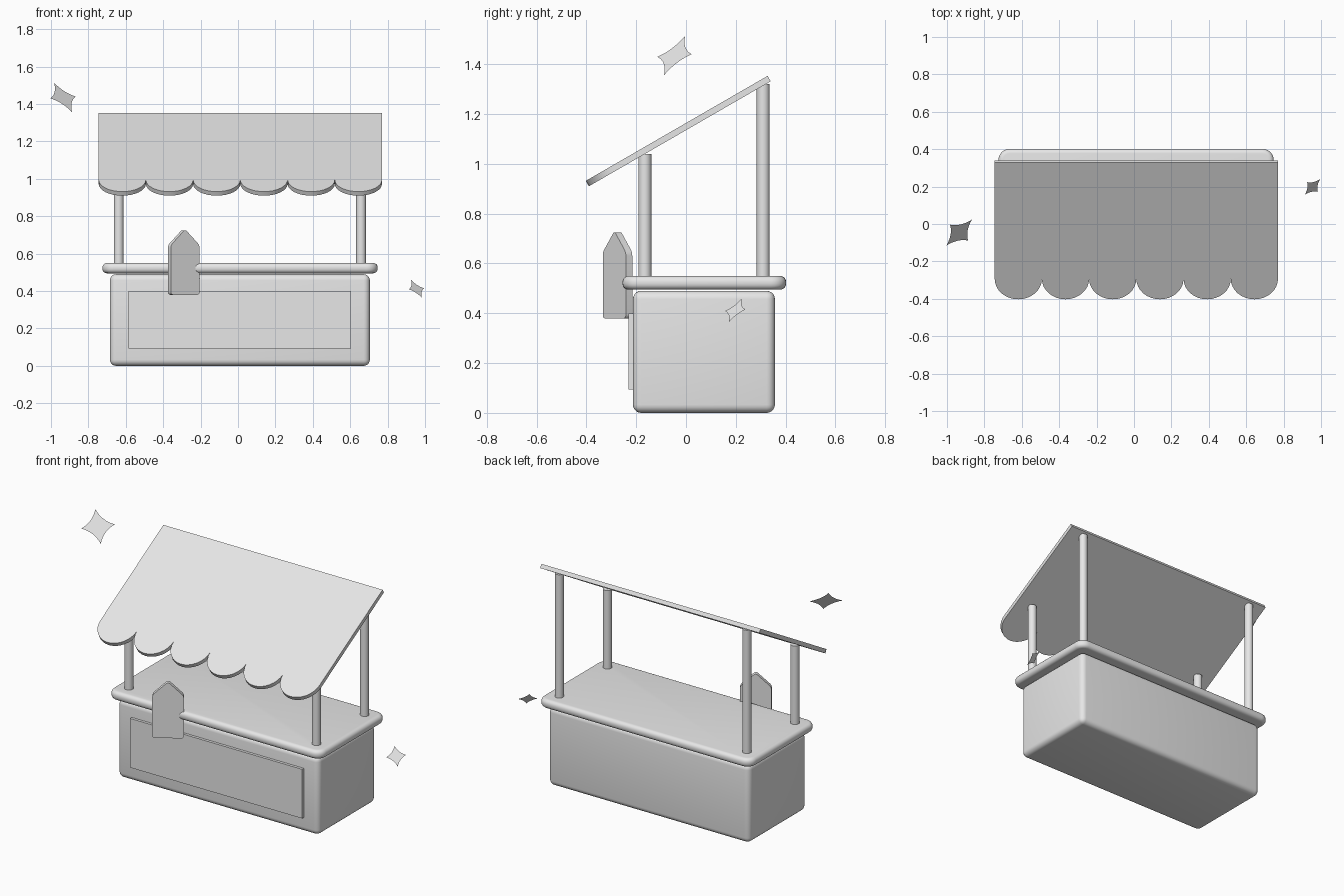
import bpy, bmesh, math
from mathutils import Matrix, Vector

if "Cube" in bpy.data.objects:
    bpy.data.objects.remove(bpy.data.objects["Cube"])

grey = bpy.data.materials.new("light_grey")
grey.diffuse_color = (0.8, 0.8, 0.8, 1)
grey.use_nodes = True
grey.node_tree.nodes["Principled BSDF"].inputs["Base Color"].default_value = grey.diffuse_color


def finish(name, bm, smooth=True):
    bmesh.ops.recalc_face_normals(bm, faces=bm.faces)
    me = bpy.data.meshes.new(name)
    bm.to_mesh(me)
    bm.free()
    ob = bpy.data.objects.new(name, me)
    bpy.context.collection.objects.link(ob)
    me.materials.append(grey)
    if smooth:
        bpy.ops.object.select_all(action='DESELECT')
        ob.select_set(True)
        bpy.context.view_layer.objects.active = ob
        bpy.ops.object.shade_smooth_by_angle(angle=math.radians(35))
    return ob


def bevel(bm, edges, width, segments):
    bmesh.ops.bevel(bm, geom=edges, offset=width, segments=segments,
                    profile=0.5, affect='EDGES', clamp_overlap=True)


def box(lo, hi):
    bm = bmesh.new()
    size = [b - a for a, b in zip(lo, hi)]
    mid = [(a + b) / 2 for a, b in zip(lo, hi)]
    bmesh.ops.create_cube(bm, size=1, matrix=Matrix.Translation(mid) @ Matrix.Diagonal((*size, 1)))
    return bm


def prism(outline, thickness, matrix):
    """Extrude a 2D outline along local z, then place it."""
    bm = bmesh.new()
    face = bm.faces.new([bm.verts.new((x, y, 0)) for x, y in outline])
    ext = bmesh.ops.extrude_face_region(bm, geom=[face])
    moved = [v for v in ext["geom"] if isinstance(v, bmesh.types.BMVert)]
    bmesh.ops.translate(bm, verts=moved, vec=(0, 0, thickness))
    bmesh.ops.transform(bm, matrix=matrix, verts=bm.verts)
    return bm


# Stall body with soft edges
bm = box((-0.685, -0.213, 0), (0.705, 0.357, 0.49))
bevel(bm, bm.edges[:], 0.033, 5)
finish("stall_body", bm)

# Counter slab: rounded corners, then a fully rounded rim
bm = box((-0.725, -0.255, 0.495), (0.747, 0.402, 0.55))
bevel(bm, [e for e in bm.edges if abs(e.verts[0].co.z - e.verts[1].co.z) > 0.01], 0.06, 6)
bevel(bm, [e for e in bm.edges if abs(e.verts[0].co.z - e.verts[1].co.z) < 0.001], 0.024, 5)
finish("counter", bm)

# Raised front panel
finish("front_panel", box((-0.585, -0.23, 0.093), (0.605, -0.20, 0.40)), False)

# Posts
for side, x in (("left", -0.638), ("right", 0.658)):
    for row, y, top in (("front", -0.165, 1.04), ("back", 0.31, 1.32)):
        bm = bmesh.new()
        bmesh.ops.create_cone(bm, cap_ends=True, segments=24, radius1=0.026, radius2=0.026,
                              depth=top - 0.53,
                              matrix=Matrix.Translation((x, y, (top + 0.53) / 2)))
        finish(f"{row}_{side}_post", bm)

# Sloped awning with six half-round scallops along the low edge
x0, x1, count = -0.745, 0.77, 6
r = (x1 - x0) / count / 2
length = 0.843
outline = [(x1, length), (x0, length), (x0, r)]
for i in range(count):
    cx = x0 + r * (2 * i + 1)
    for k in range(1, 17):
        a = math.pi + math.pi * k / 16
        outline.append((cx + r * math.cos(a), r + r * math.sin(a)))
place = Matrix.Translation((0, -0.39, 0.91)) @ Matrix.Rotation(math.radians(30), 4, 'X')
finish("awning", prism(outline, 0.025, place))

# Pointed sign board, turned towards the right
sign = [(-0.09, 0.38), (0.09, 0.38), (0.09, 0.645), (0, 0.73), (-0.09, 0.645)]
place = (Matrix.Translation((-0.29, -0.275, 0)) @ Matrix.Rotation(math.radians(31), 4, 'Z')
         @ Matrix.Rotation(math.radians(90), 4, 'X') @ Matrix.Translation((0, 0, -0.015)))
bm = prism(sign, 0.03, place)
front = Vector((math.sin(math.radians(31)), -math.cos(math.radians(31)), 0))
across = [e for e in bm.edges
          if abs((e.verts[0].co - e.verts[1].co).normalized().dot(front)) > 0.9]
bevel(bm, across, 0.014, 4)
finish("sign_board", bm)

# Floating four-pointed sparkles with concave sides
u = Vector((-0.0485, 0.0425, 0.079))
v = Vector((0.068, 0.069, 0.005))
for name, centre, scale in (("large_sparkle", (-0.935, -0.046, 1.435), 1.0),
                            ("small_sparkle", (0.954, 0.198, 0.412), 0.6)):
    tips = [u, v, -u, -v]
    bm = bmesh.new()
    verts = []
    for i in range(4):
        a, b = tips[i], tips[(i + 1) % 4]
        c = (a + b) * 0.28
        for k in range(8):
            t = k / 8
            p = a * (1 - t) ** 2 + c * 2 * t * (1 - t) + b * t * t
            verts.append(bm.verts.new(Vector(centre) + p * scale))
    bm.faces.new(verts)
    finish(name, bm, False)
